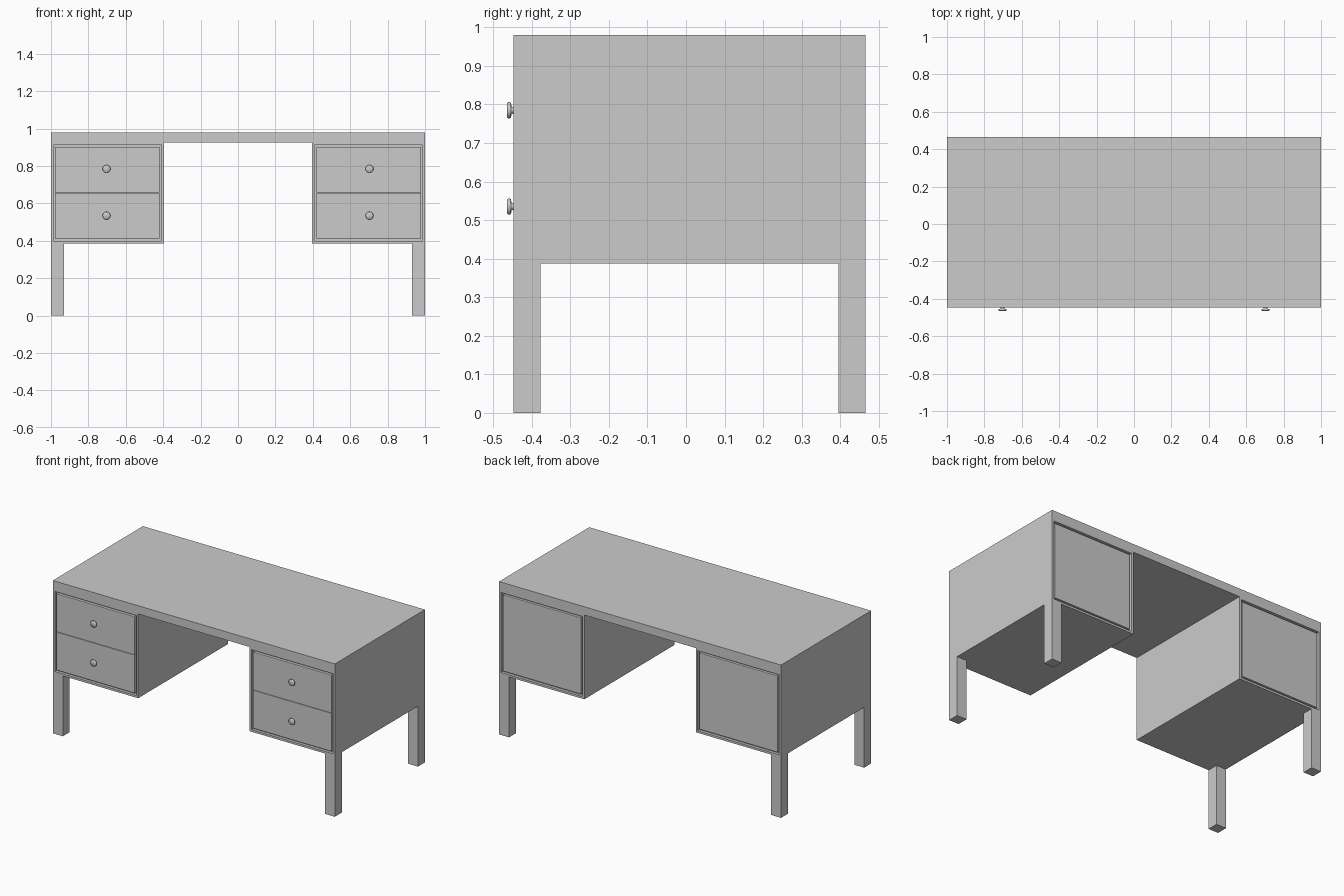
import bpy, bmesh, math
from mathutils import Matrix, Vector

if "Cube" in bpy.data.objects:
    bpy.data.objects.remove(bpy.data.objects["Cube"])

FRONT, BACK = -0.447, 0.465


def finish(name, bm):
    bmesh.ops.recalc_face_normals(bm, faces=bm.faces)
    me = bpy.data.meshes.new(name)
    bm.to_mesh(me)
    bm.free()
    ob = bpy.data.objects.new(name, me)
    bpy.context.collection.objects.link(ob)
    return ob


def box_bm(lo, hi):
    lo, hi = Vector(lo), Vector(hi)
    bm = bmesh.new()
    bmesh.ops.create_cube(bm, size=1, matrix=Matrix.Translation((lo + hi) / 2)
                          @ Matrix.Diagonal((*(hi - lo), 1)))
    bm.normal_update()
    return bm


def box(name, lo, hi, bevel=0.0):
    ob = finish(name, box_bm(lo, hi))
    if bevel:
        m = ob.modifiers.new("edge", 'BEVEL')
        m.width, m.segments = bevel, 2
    return ob


def pedestal(name, x0, x1):
    # carcass with a framed recess at the front and the back
    bm = box_bm((x0, FRONT, 0.387), (x1, BACK, 0.927))
    for face in [f for f in bm.faces if abs(f.normal.y) > 0.9]:
        n = face.normal.copy()
        bmesh.ops.inset_region(bm, faces=[face], thickness=0.019)
        bmesh.ops.inset_region(bm, faces=[face], thickness=0.0)
        for v in face.verts:
            v.co -= n * 0.018
    return finish(name, bm)


def knob(name, x, z):
    # lathed profile: radius, distance out from the drawer
    profile = [(0.010, 0), (0.008, 0.005), (0.019, 0.007), (0.021, 0.010),
               (0.021, 0.014), (0.018, 0.017), (0, 0.018)]
    bm = bmesh.new()
    vs = [bm.verts.new((r, 0, -h)) for r, h in profile]
    es = [bm.edges.new(p) for p in zip(vs, vs[1:])]
    bmesh.ops.spin(bm, geom=vs + es, cent=(0, 0, 0), axis=(0, 0, 1),
                   angle=2 * math.pi, steps=24)
    bmesh.ops.remove_doubles(bm, verts=bm.verts, dist=1e-5)
    # turn the lathe axis towards -y
    bm.transform(Matrix.Translation((x, FRONT, z)) @ Matrix.Rotation(math.radians(-90), 4, 'X'))
    ob = finish(name, bm)
    if min(v.co.y for v in ob.data.vertices) > FRONT - 0.01:
        for v in ob.data.vertices:
            v.co.y = 2 * FRONT - v.co.y
        ob.data.flip_normals()
    for p in ob.data.polygons:
        p.use_smooth = True
    return ob


# desk top
box("desk_top", (-1, FRONT, 0.927), (1, BACK, 0.98))

for side, s in (("left", -1), ("right", 1)):
    x0, x1 = sorted((s * 1.0, s * 0.395))
    pedestal(side + "_pedestal", x0, x1)

    # two drawer fronts with knobs
    a, b = x0 + 0.025, x1 - 0.025
    for level, z0, z1, kz in (("lower", 0.412, 0.656, 0.535), ("upper", 0.658, 0.902, 0.785)):
        box(f"{side}_{level}_drawer", (a, FRONT, z0), (b, FRONT + 0.02, z1), 0.002)
        knob(f"{side}_{level}_knob", s * 0.703, kz)

    # back panel
    box(side + "_back_panel", (a, BACK - 0.02, 0.412), (b, BACK - 0.002, 0.902), 0.002)

    # square legs at the outer corners
    for end, y0, y1 in (("front", FRONT, FRONT + 0.07), ("back", BACK - 0.07, BACK)):
        lx = sorted((s * 1.0, s * 0.93))
        box(f"{side}_{end}_leg", (lx[0], y0, 0), (lx[1], y1, 0.387))
